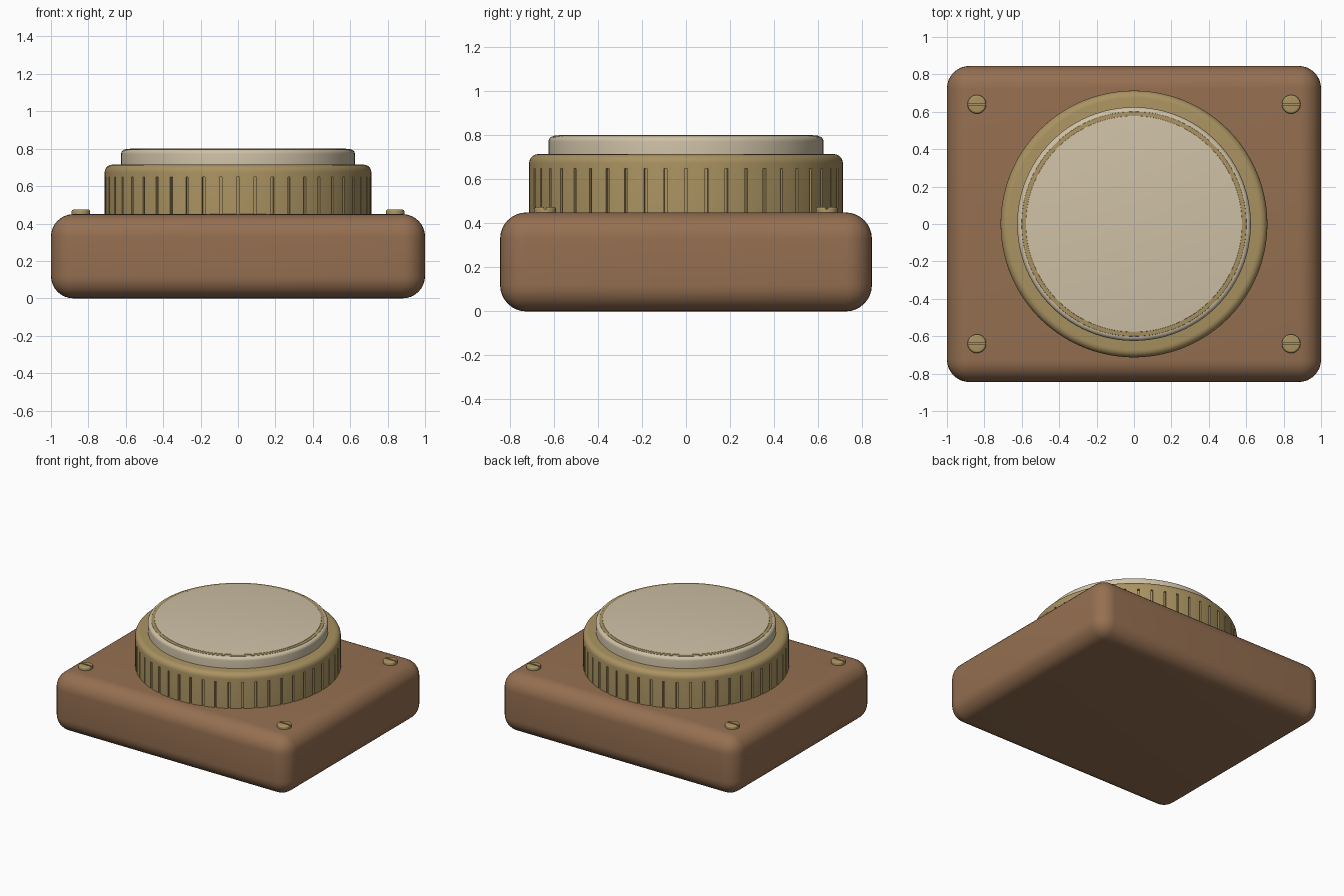
import bpy, bmesh, math
from mathutils import Matrix, Vector

old = bpy.data.objects.get("Cube")
if old:
    bpy.data.objects.remove(old, do_unlink=True)


def material(name, colour):
    m = bpy.data.materials.new(name)
    m.use_nodes = True
    m.diffuse_color = (*colour, 1)
    m.node_tree.nodes["Principled BSDF"].inputs["Base Color"].default_value = (*colour, 1)
    return m


wood = material("brown wood", (0.30, 0.16, 0.082))
brass = material("brass", (0.40, 0.29, 0.12))
cream = material("cream", (0.62, 0.53, 0.38))


def finish(name, bm, mat):
    bmesh.ops.recalc_face_normals(bm, faces=bm.faces)
    mesh = bpy.data.meshes.new(name)
    bm.to_mesh(mesh)
    bm.free()
    obj = bpy.data.objects.new(name, mesh)
    bpy.context.collection.objects.link(obj)
    mesh.materials.append(mat)
    return obj


def smooth(obj):
    bpy.ops.object.select_all(action='DESELECT')
    obj.select_set(True)
    bpy.context.view_layer.objects.active = obj
    bpy.ops.object.shade_smooth_by_angle(angle=math.radians(35))


def box(bm, size, centre, turn=0):
    place = Matrix.Rotation(turn, 4, 'Z') @ Matrix.Translation(centre)
    bmesh.ops.create_cube(bm, size=1, matrix=place @ Matrix.Diagonal((*size, 1)))


def disc_body(name, radius, low, high, rounding, mat, sides=96, at=(0, 0)):
    """Solid cylinder with a rounded upper edge."""
    rings = [(radius, low)]
    for i in range(6):
        a = i / 5 * math.pi / 2
        rings.append((radius - rounding * (1 - math.cos(a)),
                      high - rounding * (1 - math.sin(a))))
    bm = bmesh.new()
    loops = []
    for r, z in rings:
        angles = [math.tau * k / sides for k in range(sides)]
        loops.append([bm.verts.new((at[0] + r * math.cos(a), at[1] + r * math.sin(a), z))
                      for a in angles])
    for lower, upper in zip(loops, loops[1:]):
        for k in range(sides):
            n = (k + 1) % sides
            bm.faces.new((lower[k], lower[n], upper[n], upper[k]))
    bm.faces.new(loops[0][::-1])
    bm.faces.new(loops[-1])
    return finish(name, bm, mat)


def cut(obj, cutter):
    cutter.hide_render = True
    cutter.hide_set(True)
    mod = obj.modifiers.new("grooves", 'BOOLEAN')
    mod.operation = 'DIFFERENCE'
    mod.solver = 'EXACT'
    mod.object = cutter
    # Bake the cut so that the helper can be removed
    deps = bpy.context.evaluated_depsgraph_get()
    mesh = bpy.data.meshes.new_from_object(obj.evaluated_get(deps))
    obj.modifiers.clear()
    obj.data = mesh
    bpy.data.objects.remove(cutter, do_unlink=True)


# Rounded wooden base
bm = bmesh.new()
box(bm, (2, 1.69, 0.45), (0, 0, 0.225))
bmesh.ops.bevel(bm, geom=bm.edges[:], offset=0.12, segments=8, profile=0.5, affect='EDGES')
smooth(finish("base", bm, wood))

# Brass collar with vertical grip grooves
collar = disc_body("collar", 0.713, 0.44, 0.715, 0.04, brass, sides=144)
bm = bmesh.new()
count = 48
for i in range(count):
    box(bm, (0.04, 0.014, 0.24), (0.715, 0, 0.53), math.tau * i / count)
cut(collar, finish("groove_cutter", bm, brass))
smooth(collar)

# Cream bezel, brass inlay and button face
smooth(disc_body("bezel", 0.625, 0.70, 0.797, 0.025, cream))
smooth(disc_body("inlay_ring", 0.601, 0.78, 0.799, 0.002, brass))
smooth(disc_body("button_face", 0.578, 0.79, 0.802, 0.002, cream))

# Slotted corner screws
for side, sx in (("left", 1), ("right", -1)):
    for end, sy in (("front", -1), ("back", 1)):
        at = (sx * 0.84, sy * 0.64)
        screw = disc_body(f"screw_{end}_{side}", 0.05, 0.44, 0.475, 0.012, brass, 32, at)
        bm = bmesh.new()
        box(bm, (0.12, 0.01, 0.02), (*at, 0.475))
        cut(screw, finish("slot_cutter", bm, brass))
        smooth(screw)
